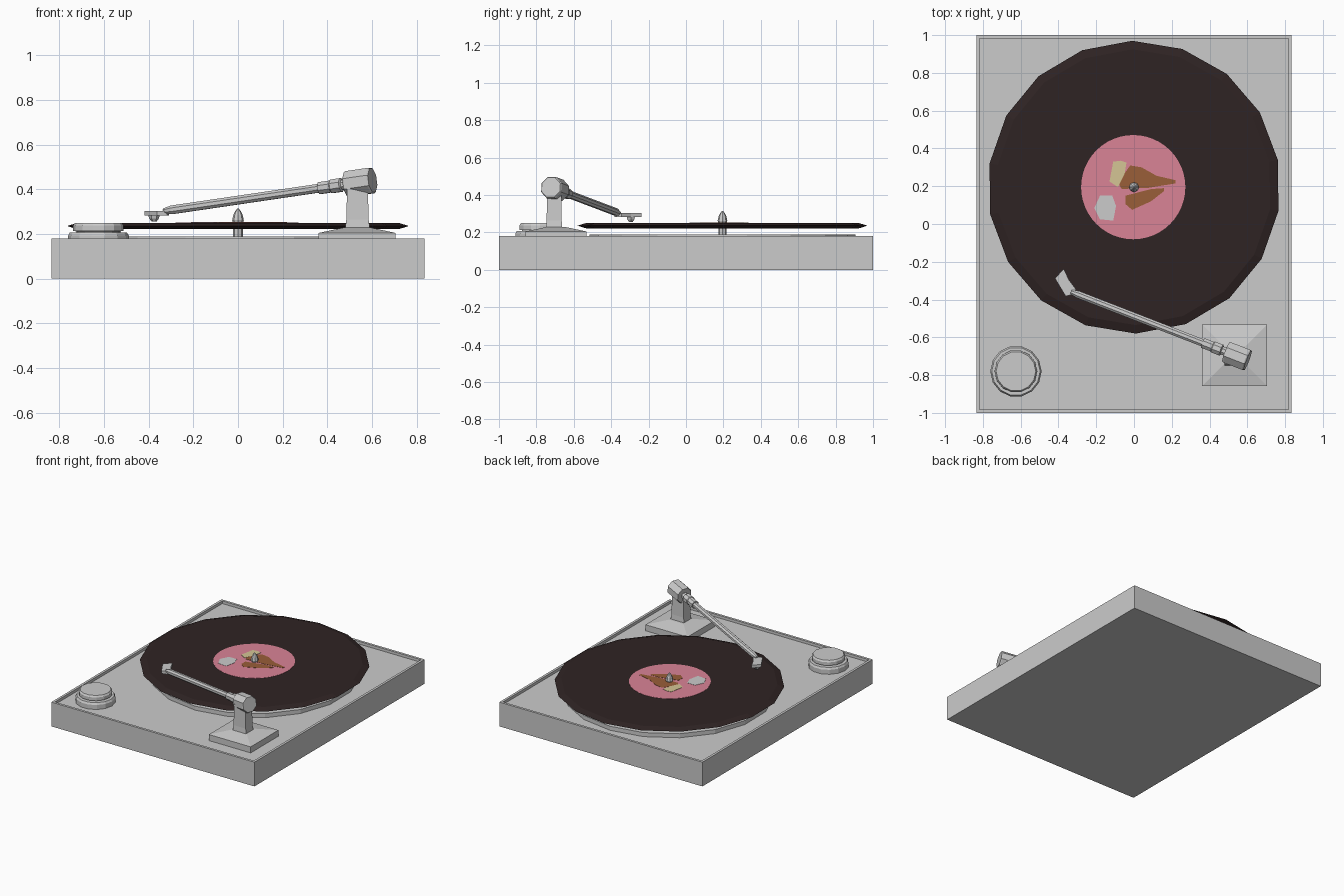
import bpy, bmesh, math
from mathutils import Vector, Matrix

if "Cube" in bpy.data.objects:
    bpy.data.objects.remove(bpy.data.objects["Cube"])


def material(name, rgb):
    m = bpy.data.materials.new(name)
    m.diffuse_color = (*rgb, 1)
    m.use_nodes = True
    m.node_tree.nodes["Principled BSDF"].inputs["Base Color"].default_value = m.diffuse_color
    return m


GREY = material("light_grey", (0.60, 0.60, 0.60))
VINYL = material("dark_vinyl", (0.028, 0.017, 0.017))
PINK = material("label_pink", (0.70, 0.227, 0.305))
BROWN = material("label_brown", (0.32, 0.112, 0.04))
CREAM = material("label_cream", (0.66, 0.56, 0.30))


def finish(name, bm, mat):
    bmesh.ops.recalc_face_normals(bm, faces=bm.faces)
    me = bpy.data.meshes.new(name)
    bm.to_mesh(me)
    bm.free()
    me.materials.append(mat)
    ob = bpy.data.objects.new(name, me)
    bpy.context.collection.objects.link(ob)
    return ob


def loft(name, rings, mat):
    """Skin a list of equal-length vertex rings and cap both ends."""
    bm = bmesh.new()
    rows = [[bm.verts.new(p) for p in r] for r in rings]
    n = len(rows[0])
    for a, b in zip(rows, rows[1:]):
        for i in range(n):
            j = (i + 1) % n
            bm.faces.new((a[i], a[j], b[j], b[i]))
    bm.faces.new(rows[0])
    bm.faces.new(rows[-1])
    return finish(name, bm, mat)


def turned(name, x, y, profile, sides, mat, start=0.0):
    """Lathe (radius, z) pairs around a vertical axis."""
    angs = [math.radians(start) + 2 * math.pi * i / sides for i in range(sides)]
    return loft(name, [[(x + r * math.cos(a), y + r * math.sin(a), z) for a in angs]
                       for r, z in profile], mat)


def rod(name, origin, direction, profile, sides, mat):
    """Lathe (distance, radius) pairs along any direction."""
    d = direction.normalized()
    side = d.cross(Vector((0, 0, 1))).normalized()
    up = side.cross(d)
    rings = []
    for t, r in profile:
        angs = [2 * math.pi * (i + 0.5) / sides for i in range(sides)]
        rings.append([origin + d * t + side * (r * math.cos(a)) + up * (r * math.sin(a))
                      for a in angs])
    return loft(name, rings, mat)


def block(name, x, y, levels, mat):
    """Stack of rectangles given as (half x, half y, z)."""
    return loft(name, [[(x - a, y - b, z), (x + a, y - b, z), (x + a, y + b, z), (x - a, y + b, z)]
                       for a, b, z in levels], mat)


def plate(name, pts, z0, z1, mat):
    return loft(name, [[(x, y, z) for x, y in pts] for z in (z0, z1)], mat)


# Plinth with a thin raised rim around the sunken deck
block("plinth", 0, 0, [(0.835, 1, 0), (0.835, 1, 0.18), (0.817, 0.982, 0.18),
                       (0.817, 0.982, 0.16)], GREY)

# Platter, record and spindle
CX, CY = 0.0, 0.195
turned("platter", CX, CY, [(0.71, 0.158), (0.71, 0.19)], 18, GREY, 10.7)
turned("record", CX, CY, [(0.73, 0.222), (0.775, 0.236), (0.73, 0.25)], 18, VINYL, 10.7)
turned("spindle", CX, CY, [(0.022, 0.185), (0.022, 0.25), (0.026, 0.262), (0.021, 0.285),
                           (0.012, 0.303), (0.003, 0.315)], 8, GREY)

# Round label and its painted shapes
turned("record_label", CX - 0.004, CY, [(0.276, 0.249), (0.276, 0.2515)], 48, PINK)
plate("label_upper_wedge", [(-0.02, 0.31), (-0.085, 0.22), (-0.065, 0.185), (0.08, 0.192),
                            (0.22, 0.215), (0.22, 0.232), (0.12, 0.255), (0.04, 0.30)],
      0.2505, 0.2530, BROWN)
plate("label_lower_wedge", [(-0.045, 0.15), (-0.045, 0.105), (-0.01, 0.075), (0.09, 0.12),
                            (0.16, 0.175), (0.16, 0.19), (0.09, 0.185)],
      0.2505, 0.2530, BROWN)
plate("label_cream_patch", [(-0.11, 0.33), (-0.13, 0.225), (-0.085, 0.195), (-0.05, 0.265),
                            (-0.04, 0.325), (-0.07, 0.335)], 0.2505, 0.2535, CREAM)
plate("label_grey_patch", [(-0.18, 0.15), (-0.21, 0.085), (-0.18, 0.025), (-0.11, 0.018),
                           (-0.095, 0.095), (-0.115, 0.15)], 0.2505, 0.2530, GREY)

# Control knob with a narrow neck
turned("knob", -0.625, -0.78, [(0.136, 0.158), (0.136, 0.193), (0.128, 0.207), (0.098, 0.207),
                               (0.098, 0.212), (0.113, 0.214), (0.113, 0.238), (0.105, 0.25)],
       14, GREY)

# Tonearm foot and post
block("tonearm_foot", 0.533, -0.695, [(0.172, 0.163, 0.158), (0.172, 0.163, 0.205),
                                      (0.06, 0.05, 0.229)], GREY)
block("tonearm_post", 0.535, -0.705, [(0.056, 0.044, 0.22), (0.05, 0.04, 0.265),
                                      (0.046, 0.038, 0.42)], GREY)

# Pivot, collar and arm share one sloping axis
pivot = Vector((0.545, -0.70, 0.432))
axis = Vector((-0.932, 0.362, -0.137))
rod("tonearm_pivot", pivot, axis, [(-0.062, 0.057), (-0.055, 0.062), (0.055, 0.062),
                                   (0.062, 0.057)], 8, GREY)
rod("tonearm_collar", pivot, axis, [(0.05, 0.024), (0.085, 0.024), (0.09, 0.033), (0.135, 0.033),
                                    (0.14, 0.029), (0.195, 0.029)], 8, GREY)
rod("tonearm_tube", pivot, axis, [(0.18, 0.021), (0.91, 0.021), (0.95, 0.013)], 8, GREY)

# Angled headshell and stylus
shell = [(-0.318, -0.372), (-0.308, -0.345), (-0.345, -0.295), (-0.372, -0.237),
         (-0.418, -0.288), (-0.362, -0.382)]
plate("headshell", shell, 0.283, 0.304, GREY)
turned("stylus", -0.376, -0.295, [(0.012, 0.257), (0.022, 0.27), (0.026, 0.288)], 6, GREY)
